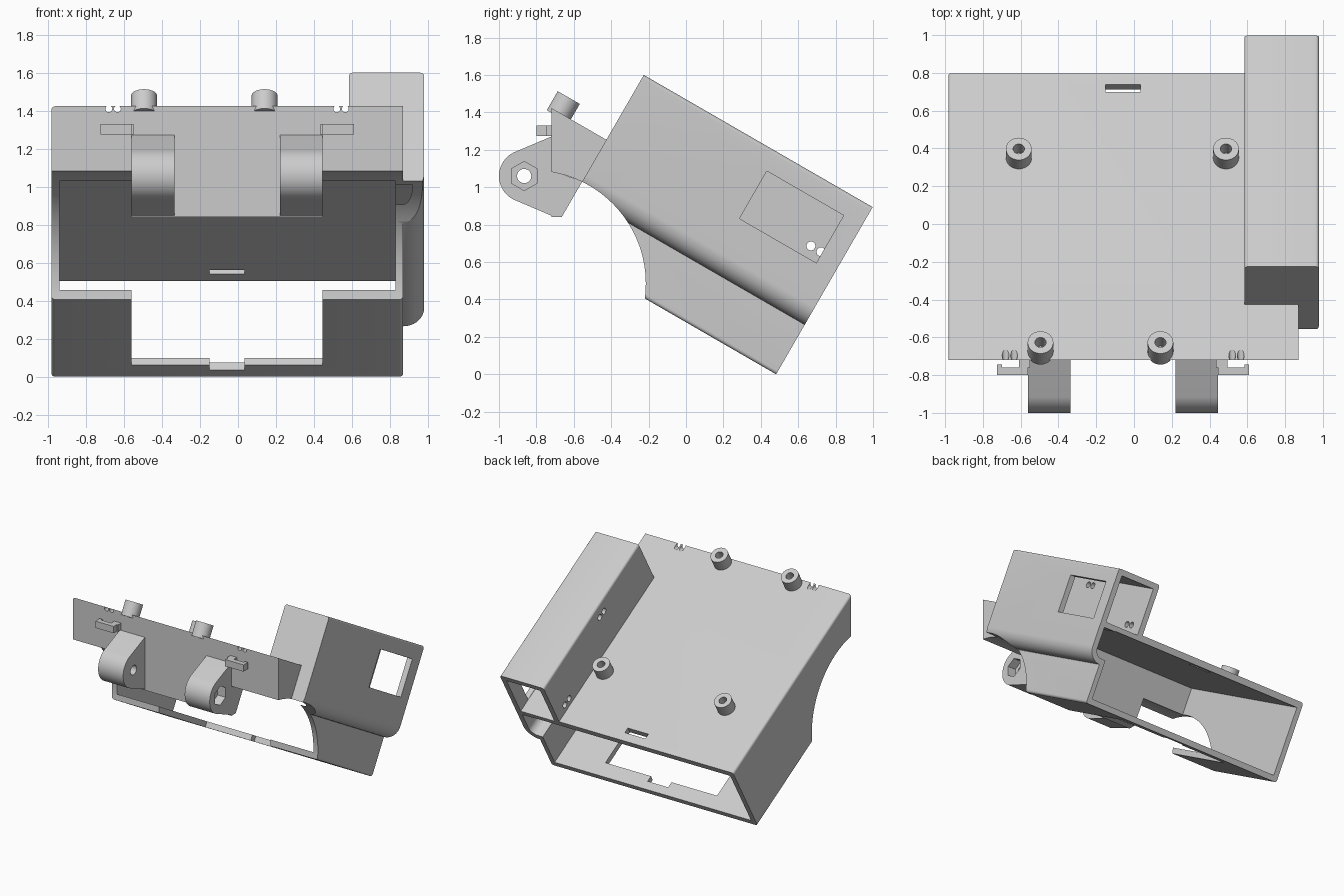
import bpy, bmesh, math
from mathutils import Matrix, Vector

cube = bpy.data.objects.get("Cube")
if cube:
    bpy.data.objects.remove(cube, do_unlink=True)

grey = bpy.data.materials.new("light_grey_plastic")
grey.use_nodes = True
grey.diffuse_color = (0.6, 0.6, 0.6, 1)
grey.node_tree.nodes["Principled BSDF"].inputs["Base Color"].default_value = (0.6, 0.6, 0.6, 1)

# The case is built level (x, -s, v: s forward from the rear, v up), then tilted
TILT = Matrix.Translation((0, 0.482, 0)) @ Matrix.Rotation(math.radians(-30), 4, "X")
LEVEL = TILT.inverted()
MID = -0.0575                   # mirror plane of the mounting parts
parts = []


def extrude(name, points, vec):
    bm = bmesh.new()
    face = bm.faces.new([bm.verts.new(p) for p in points])
    ext = bmesh.ops.extrude_face_region(bm, geom=[face])
    bmesh.ops.translate(bm, vec=vec, verts=[g for g in ext["geom"] if isinstance(g, bmesh.types.BMVert)])
    bmesh.ops.recalc_face_normals(bm, faces=bm.faces)
    mesh = bpy.data.meshes.new(name)
    bm.to_mesh(mesh)
    bm.free()
    mesh.materials.append(grey)
    obj = bpy.data.objects.new(name, mesh)
    bpy.context.collection.objects.link(obj)
    return obj


def profile(name, xv, s0, s1):
    return extrude(name, [Vector((x, -s0, v)) for x, v in xv], Vector((0, s0 - s1, 0)))


def level_box(name, x0, x1, s0, s1, v0, v1):
    return profile(name, [(x0, v0), (x1, v0), (x1, v1), (x0, v1)], s0, s1)


def side_prism(name, yz, x0, x1):
    return extrude(name, [Vector((x0, y, z)) for y, z in yz], Vector((x1 - x0, 0, 0)))


def box(name, x0, x1, y0, y1, z0, z1):
    return side_prism(name, [(y0, z0), (y1, z0), (y1, z1), (y0, z1)], x0, x1)


def rod(name, start, axis, length, r, n=32):
    axis = Vector(axis)
    a = axis.orthogonal().normalized()
    b = axis.cross(a)
    ring = [Vector(start) + (a * math.cos(t) + b * math.sin(t)) * r
            for t in (math.tau * i / n for i in range(n))]
    return extrude(name, ring, axis * length)


def arc(cx, cy, r, a0, a1, n=6):
    angles = [math.radians(a0 + (a1 - a0) * i / n) for i in range(n + 1)]
    return [(cx + r * math.cos(a), cy + r * math.sin(a)) for a in angles]


def turned(obj, matrix):
    obj.data.transform(matrix)
    return obj


def combine(obj, other, op="DIFFERENCE"):
    mod = obj.modifiers.new("cut", "BOOLEAN")
    mod.operation, mod.solver, mod.object = op, "EXACT", other
    bpy.context.view_layer.objects.active = obj
    bpy.ops.object.modifier_apply(modifier=mod.name)
    bpy.data.objects.remove(other, do_unlink=True)


def mirrored(x0, x1):
    """An x range and its reflection about the mount centre."""
    return [(x0, x1), (2 * MID - x1, 2 * MID - x0)]


# Main case, with a vertical front face
R = 0.02
main = (arc(-0.983 + R, R, R, 180, 270) + arc(0.87 - R, R, R, 270, 360)
        + [(0.87, 0.632)] + arc(-0.983 + R, 0.632 - R, R, 90, 180))
case = profile("case", main, -0.2, 2.0)
parts.append(case)
combine(case, turned(box("front_cutter", -2, 2, -3, -0.72, -1, 3), LEVEL))

# Raised side channel with a rounded lower edge
channel = ([(0.585, 0.306)] + arc(0.87, 0.416, 0.11, 270, 360, 16)
           + arc(0.98 - R, 1.032 - R, R, 0, 90) + arc(0.585 + R, 1.032 - R, R, 90, 180))
combine(case, profile("channel", channel, -0.1, 1.413), "UNION")
combine(case, level_box("rear_cutter", -2, 2, -1, 0, -1, 2))

# Main bay, its side pocket and the channel, all open at the rear
combine(case, level_box("bay_cutter", -0.94, 0.83, -0.1, 1.413, 0.045, 0.582))
pocket = [(0.7, 0.351)] + arc(0.87, 0.416, 0.065, 270, 360, 12) + [(0.935, 0.578), (0.7, 0.578)]
combine(case, profile("pocket_cutter", pocket, -0.15, 1.37))
combine(case, level_box("channel_cutter", 0.63, 0.935, -0.1, 1.37, 0.62, 0.987))

# Round scoop under the front
scoop = rod("scoop_cutter", (-1.2, -0.82, 0.485), (1, 0, 0), 2.4, 0.605, 128)
combine(case, turned(scoop, LEVEL))

# Floor opening, strap slots and side window
combine(case, level_box("floor_cutter", -0.56, 0.445, 0.12, 1.2, -0.1, 0.3))
combine(case, level_box("floor_notch_cutter", -0.15, 0.035, 0.07, 0.2, -0.15, 0.25))
combine(case, level_box("slot_cutter", -0.15, 0.035, 0.07, 0.115, 0.5, 0.8))
combine(case, level_box("window_cutter", 0.9, 1.1, 0.112, 0.586, 0.623, 0.916))

# Cable tie holes in the channel wall
for s, v in ((0.12, 0.687), (0.182, 0.687), (0.78, 0.93), (0.84, 0.93)):
    combine(case, rod("tie_cutter", (0.5, -s, v), (1, 0, 0), 0.2, 0.024, 20))

# Small wire grooves across the front top edge
for x in (-0.68, -0.635):
    for gx in (x, 2 * MID - x):
        groove = rod("groove_cutter", (gx, -0.8, 1.41), (0, 1, 0), 0.2, 0.018, 16)
        combine(case, turned(groove, LEVEL))

# Screw posts on the top plate
for i, (x, s) in enumerate(((-0.61, 0.517), (0.487, 0.517), (-0.495, 1.7), (0.14, 1.7))):
    post = rod(f"screw_post_{i + 1}", (x, -s, 0.61), (0, 0, 1), 0.117, 0.068, 40)
    combine(post, rod("screw_cutter", (x, -s, 0.635), (0, 0, 1), 0.3, 0.03, 24))
    parts.append(post)

for obj in parts:
    turned(obj, TILT)

# Solid block joining the two hinge ears, flush with the bay's front wall
low, high = (TILT @ Vector((0, -1.413, v)) for v in (0.155, 0.375))
parts.append(side_prism("hinge_block", [(-0.72, 1.09), (-0.72, low.z), (low.y, low.z), (high.y, high.z)],
                        -0.56, 0.445))

# Hinge ears with bolt holes, and a nut recess on the left one
ear = [(-0.715, 1.273)] + arc(-0.86, 1.06, 0.14, 113, 247, 32) + [(-0.715, 0.846)]
for side, (x0, x1) in zip(("right", "left"), mirrored(-0.56, -0.335)):
    hinge = side_prism(side + "_hinge_ear", ear, x0, x1)
    combine(hinge, rod("bolt_cutter", (x0 - 0.1, -0.865, 1.06), (1, 0, 0), 0.5, 0.038))
    if side == "left":
        nut = arc(-0.865, 1.06, 0.078, 30, 330, 5)
        combine(hinge, side_prism("nut_cutter", nut, x1 - 0.07, x1 + 0.1))
    parts.append(hinge)

# Cable hooks beside the ears: a bar, a stub to the wall and a raised tip
bars, stubs, tips = mirrored(-0.725, -0.56), mirrored(-0.61, -0.55), mirrored(-0.725, -0.70)
for side, bar, stub, tip in zip(("right", "left"), bars, stubs, tips):
    parts.append(box(side + "_cable_hook", *bar, -0.8, -0.76, 1.275, 1.33))
    parts.append(box(side + "_hook_stub", *stub, -0.76, -0.71, 1.275, 1.33))
    parts.append(box(side + "_hook_tip", *tip, -0.76, -0.745, 1.275, 1.33))

# Smooth curved faces, keep hard edges
bpy.ops.object.select_all(action="DESELECT")
for obj in parts:
    obj.select_set(True)
    bpy.context.view_layer.objects.active = obj
bpy.ops.object.shade_smooth_by_angle(angle=math.radians(30))
